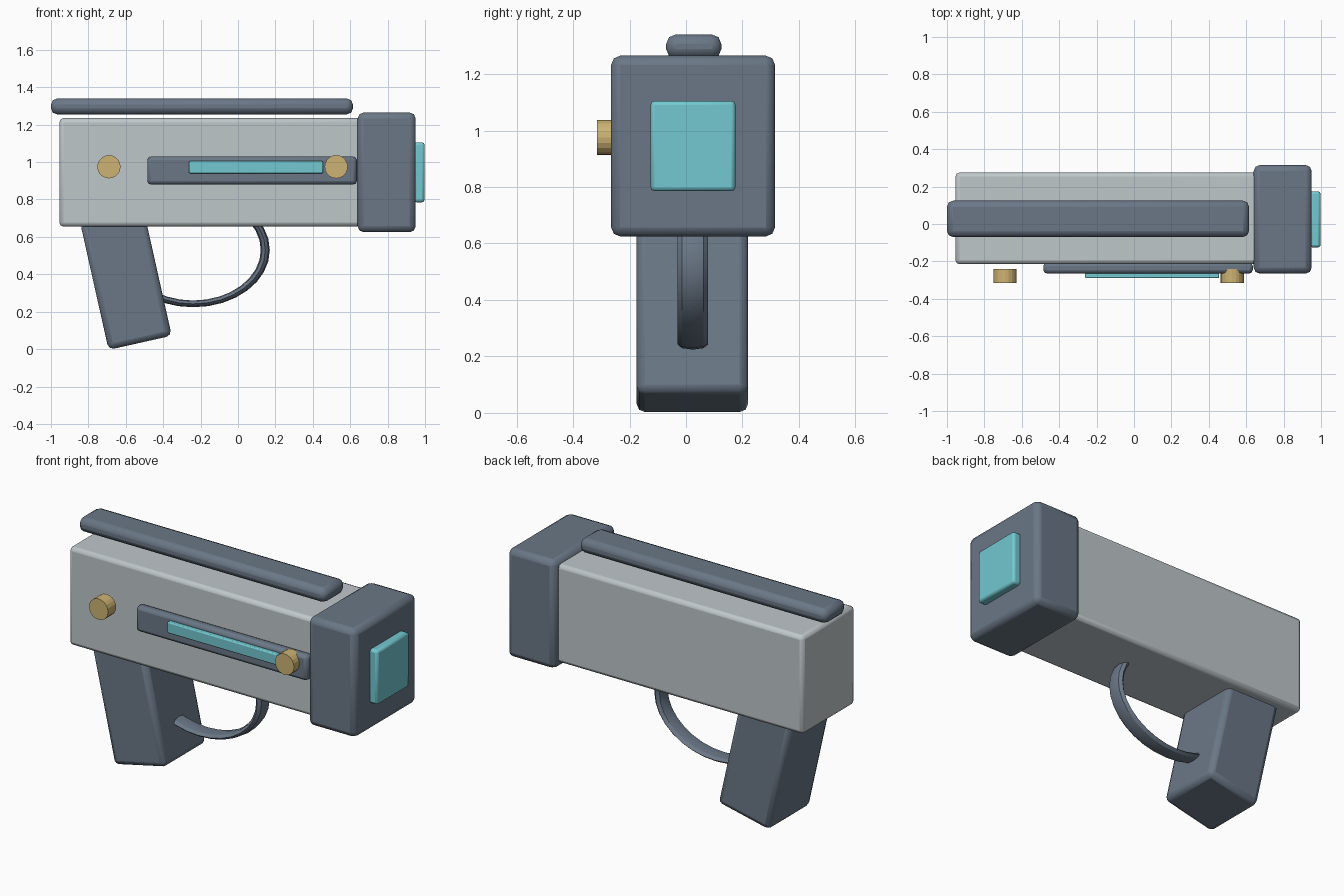
import bpy, math

if "Cube" in bpy.data.objects:
    bpy.data.objects.remove(bpy.data.objects["Cube"])


def material(name, rgb):
    m = bpy.data.materials.new(name)
    m.diffuse_color = (*rgb, 1)
    m.use_nodes = True
    m.node_tree.nodes["Principled BSDF"].inputs["Base Color"].default_value = m.diffuse_color
    return m


GREY = material("light_grey", (0.52, 0.57, 0.59))
SLATE = material("slate_blue", (0.145, 0.185, 0.24))
CYAN = material("cyan", (0.17, 0.58, 0.63))
GOLD = material("gold", (0.61, 0.45, 0.175))


def finish(name, mat):
    ob = bpy.context.object
    ob.name = name
    ob.data.materials.append(mat)
    return ob


def block(name, x, y, z, mat, bevel, tilt=0.0):
    """Rounded box given by its (min, max) span on each axis."""
    spans = (x, y, z)
    bpy.ops.mesh.primitive_cube_add(size=1, location=[(a + b) / 2 for a, b in spans])
    ob = finish(name, mat)
    ob.scale = [b - a for a, b in spans]
    bpy.ops.object.transform_apply(location=False, rotation=False, scale=True)
    ob.rotation_euler.y = tilt
    mod = ob.modifiers.new("rounded_edges", 'BEVEL')
    mod.width = bevel
    mod.segments = 2
    bpy.ops.object.shade_smooth_by_angle(angle=math.radians(30))
    return ob


def knob(name, x):
    bpy.ops.mesh.primitive_cylinder_add(vertices=20, radius=0.062, depth=0.075,
                                        location=(x, -0.278, 0.975),
                                        rotation=(math.pi / 2, 0, 0))
    finish(name, GOLD)
    bpy.ops.object.shade_smooth_by_angle(angle=math.radians(10))


# Main housing, muzzle block and emitter
block("body", (-0.955, 0.68), (-0.215, 0.275), (0.655, 1.235), GREY, 0.022)
block("muzzle", (0.64, 0.95), (-0.265, 0.315), (0.625, 1.265), SLATE, 0.032)
block("emitter", (0.94, 0.998), (-0.125, 0.175), (0.785, 1.105), CYAN, 0.014)

# Top rail
block("top_rail", (-1.0, 0.615), (-0.07, 0.125), (1.255, 1.34), SLATE, 0.033)

# Side panel with glowing strip
block("side_panel", (-0.485, 0.635), (-0.265, -0.205), (0.88, 1.03), SLATE, 0.02)
block("glow_strip", (-0.262, 0.455), (-0.29, -0.25), (0.94, 1.005), CYAN, 0.006)

# Side knobs
knob("rear_knob", -0.69)
knob("front_knob", 0.525)

# Grip, leaning back; its centre lies along the tilted axis
tilt, length = 0.22, 0.7
cx = -0.523 - math.sin(tilt) * length / 2
cz = 0.034 + math.cos(tilt) * length / 2
block("grip", (cx - 0.173, cx + 0.173), (-0.175, 0.22),
      (cz - length / 2, cz + length / 2), SLATE, 0.03, -tilt)

# Trigger guard: stretched ring running into the grip and body
bpy.ops.mesh.primitive_torus_add(major_segments=32, minor_segments=8,
                                 major_radius=0.288, minor_radius=0.018,
                                 location=(-0.24, 0.024, 0.53),
                                 rotation=(math.pi / 2, 0, 0))
guard = finish("trigger_guard", SLATE)
guard.scale = (1.34, 1.0, 3.0)
bpy.ops.object.transform_apply(location=False, rotation=False, scale=True)
bpy.ops.object.shade_smooth_by_angle(angle=math.radians(30))
